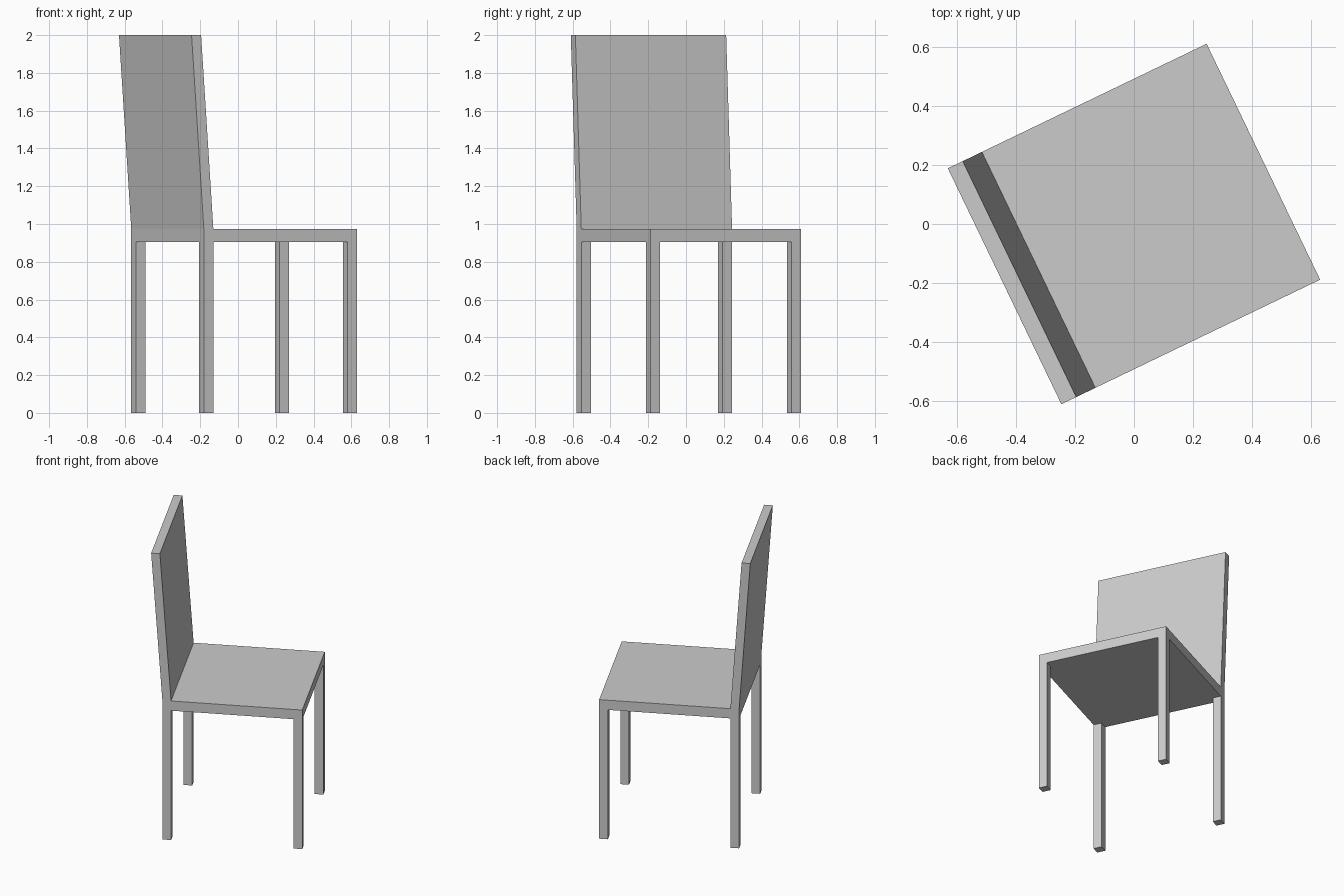
import bpy
import bmesh
from math import radians
from mathutils import Matrix

if "Cube" in bpy.data.objects:
    bpy.data.objects.remove(bpy.data.objects["Cube"])

TURN = Matrix.Rotation(radians(25.7), 4, 'Z')
HALF_W = 0.443                 # half width across the chair
REAR, FRONT = -0.414, 0.486    # seat depth range
UNDER, TOP = 0.906, 0.974      # seat heights
T = 0.056                      # leg and backrest thickness
LEAN = 0.072


def extrude_profile(name, profile, y0, y1):
    """Extrude an (x, z) side profile from y0 to y1, then turn it into place."""
    bm = bmesh.new()
    face = bm.faces.new([bm.verts.new((x, y0, z)) for x, z in profile])
    new = bmesh.ops.extrude_face_region(bm, geom=[face])["geom"]
    verts = [g for g in new if isinstance(g, bmesh.types.BMVert)]
    bmesh.ops.translate(bm, verts=verts, vec=(0, y1 - y0, 0))
    bmesh.ops.recalc_face_normals(bm, faces=bm.faces)
    mesh = bpy.data.meshes.new(name)
    bm.to_mesh(mesh)
    bm.free()
    obj = bpy.data.objects.new(name, mesh)
    obj.matrix_world = TURN
    bpy.context.collection.objects.link(obj)
    return obj


# Seat and leaning backrest share one continuous side profile
extrude_profile("seat_and_backrest", [
    (REAR, UNDER), (FRONT, UNDER), (FRONT, TOP), (REAR + T, TOP),
    (REAR + T - LEAN, 2.0), (REAR - LEAN, 2.0), (REAR, TOP),
], -HALF_W, HALF_W)

# Four square legs flush with the seat corners
for end, x in (("rear", REAR), ("front", FRONT - T)):
    for side, y in (("right", -HALF_W), ("left", HALF_W - T)):
        extrude_profile(f"{end}_{side}_leg", [
            (x, 0), (x + T, 0), (x + T, UNDER), (x, UNDER)], y, y + T)
